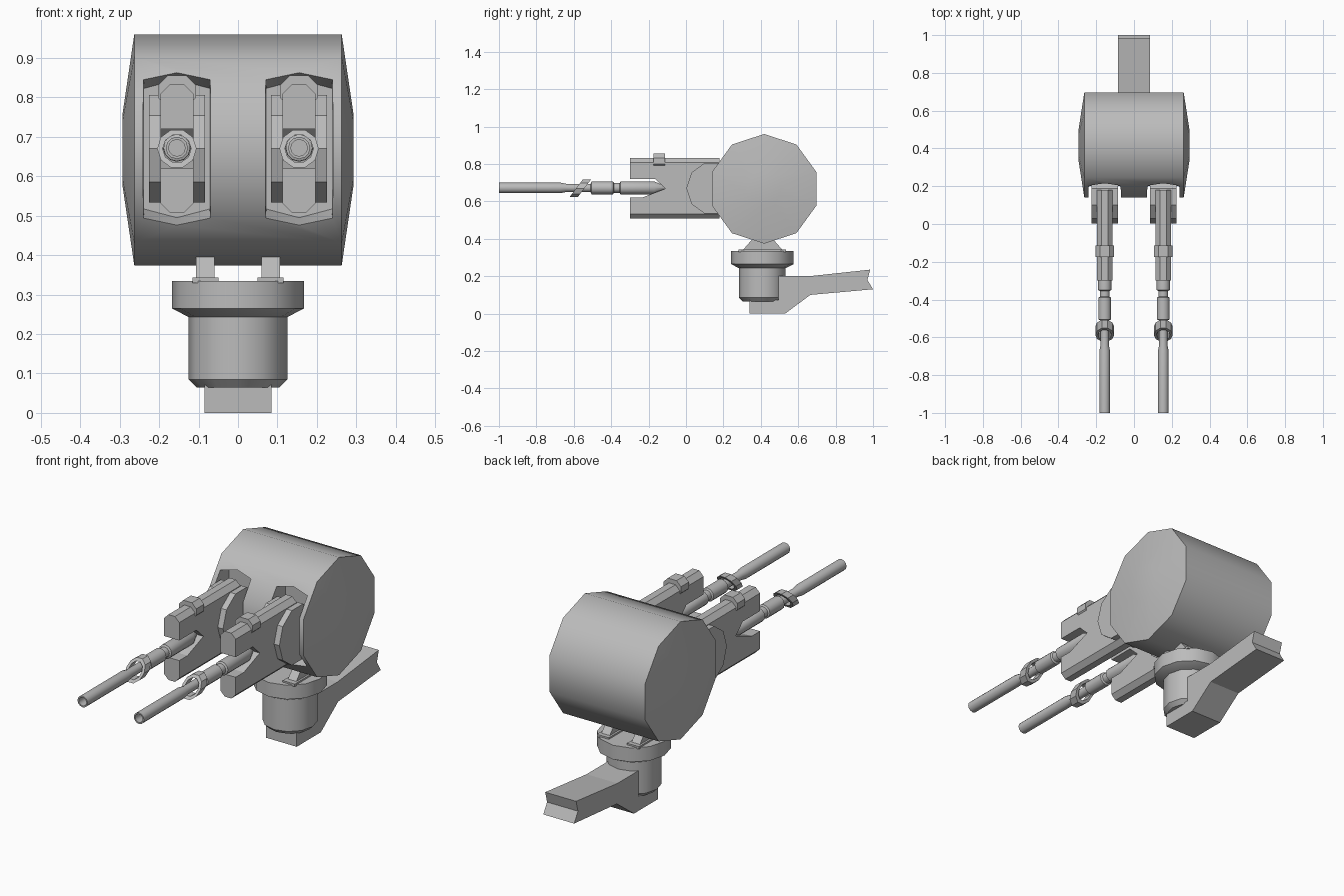
import bpy, bmesh, math
from mathutils import Matrix, Vector

cube = bpy.data.objects.get("Cube")
if cube:
    bpy.data.objects.remove(cube, do_unlink=True)

grey = bpy.data.materials.new("plain_grey")
grey.use_nodes = True
colour = (0.5, 0.5, 0.5, 1)
grey.diffuse_color = colour
grey.node_tree.nodes["Principled BSDF"].inputs["Base Color"].default_value = colour

# Direction vectors: (first outline axis, second outline axis, sweep axis)
ALONG_X = (Vector((0, 1, 0)), Vector((0, 0, 1)), Vector((1, 0, 0)))
ALONG_Y = (Vector((1, 0, 0)), Vector((0, 0, 1)), Vector((0, 1, 0)))
ALONG_Z = (Vector((1, 0, 0)), Vector((0, 1, 0)), Vector((0, 0, 1)))


def loft(name, sections, axes, centre=(0, 0, 0), closed=False):
    """Skin a list of (outline, distance) sections; cap the ends or close the loop."""
    u, v, w = axes
    bm = bmesh.new()
    rings = [[bm.verts.new(Vector(centre) + u * a + v * b + w * t) for a, b in outline]
             for outline, t in sections]
    pairs = list(zip(rings, rings[1:]))
    if closed:
        pairs.append((rings[-1], rings[0]))
    else:
        bm.faces.new(rings[0])
        bm.faces.new(rings[-1])
    n = len(rings[0])
    for lower, upper in pairs:
        for i in range(n):
            j = (i + 1) % n
            bm.faces.new((lower[i], lower[j], upper[j], upper[i]))
    bmesh.ops.recalc_face_normals(bm, faces=bm.faces)
    mesh = bpy.data.meshes.new(name)
    bm.to_mesh(mesh)
    bm.free()
    mesh.materials.append(grey)
    obj = bpy.data.objects.new(name, mesh)
    bpy.context.collection.objects.link(obj)
    return obj


def circle(r, n, phase=0.0):
    return [(r * math.cos(math.tau * (i + phase) / n),
             r * math.sin(math.tau * (i + phase) / n)) for i in range(n)]


def lathe(name, profile, axes, centre, n, phase=0.0, closed=False):
    return loft(name, [(circle(r, n, phase), t) for r, t in profile], axes, centre, closed)


def prism(name, outline, axes, start, end):
    return loft(name, [(outline, start), (outline, end)], axes)


def activate(obj):
    bpy.ops.object.select_all(action='DESELECT')
    obj.select_set(True)
    bpy.context.view_layer.objects.active = obj


def smooth(obj, degrees=40):
    activate(obj)
    bpy.ops.object.shade_smooth_by_angle(angle=math.radians(degrees))


def cut(obj, cutter):
    cutter.hide_render = True
    mod = obj.modifiers.new("cut", 'BOOLEAN')
    mod.operation, mod.solver, mod.object = 'DIFFERENCE', 'EXACT', cutter
    activate(obj)
    bpy.ops.object.modifier_apply(modifier=mod.name)
    bpy.data.objects.remove(cutter, do_unlink=True)


def slot_outline(half_width, side, peak):
    return [(-half_width, -side), (0, -peak), (half_width, -side),
            (half_width, side), (0, peak), (-half_width, side)]


GUN_X, GUN_Z = 0.155, 0.67

# Drum housing with shallow domed ends
drum = lathe("drum_housing", [(0.09, -0.293), (0.293, -0.263), (0.293, 0.263), (0.09, 0.293)],
             ALONG_X, (0, 0.418, 0.667), 10, 0.5)
for sign in (-1, 1):
    cutter = loft("slot_cutter", [(slot_outline(0.087, 0.215, 0.237), 0.08),
                                  (slot_outline(0.083, 0.153, 0.175), 0.27)],
                  ALONG_Y, (sign * GUN_X, 0, GUN_Z))
    cut(drum, cutter)
smooth(drum)

# Swivel collar and post
collar_y = 0.408
smooth(lathe("swivel_collar", [(0.125, 0.243), (0.168, 0.265), (0.168, 0.335)],
             ALONG_Z, (0, collar_y, 0), 12), 35)
smooth(lathe("swivel_post", [(0.105, 0.065), (0.125, 0.085), (0.125, 0.25)],
             ALONG_Z, (0, collar_y, 0), 12), 35)

# Support arm with notched end
prism("support_arm", [(0.34, 0), (0.53, 0), (0.665, 0.1), (1.0, 0.13), (0.97, 0.18),
                      (0.985, 0.235), (0.66, 0.2), (0.495, 0.2), (0.495, 0.072),
                      (0.34, 0.072)], ALONG_X, -0.085, 0.085)

for side, sign in (("left", 1), ("right", -1)):
    x = sign * GUN_X

    # Bracket and foot joining drum to collar
    bx = sign * 0.083
    prism(side + "_bracket", [(0.3, 0.335), (0.52, 0.335), (0.455, 0.41), (0.365, 0.41)],
          ALONG_X, bx - 0.023, bx + 0.023)
    prism(side + "_bracket_foot", [(0.28, 0.33), (0.535, 0.33), (0.535, 0.343), (0.28, 0.343)],
          ALONG_X, bx - 0.033, bx + 0.033)

    # Trunnion disc inside the slot
    lathe(side + "_trunnion", [(0.143, -0.071), (0.143, 0.071)],
          ALONG_X, (x, 0.145, GUN_Z), 10)

    # Receiver with chamfered edges and a forked front
    def chamfered(w, low, high, c):
        return [(x - w, low + c), (x - w + c, low), (x + w - c, low), (x + w, low + c),
                (x + w, high - c), (x + w - c, high), (x - w + c, high), (x - w, high - c)]
    receiver = prism(side + "_receiver", chamfered(0.042, 0.508, 0.833, 0.024),
                     ALONG_Y, -0.3, 0.18)
    cut(receiver, prism("fork_cutter", [(-0.35, 0.62), (-0.235, 0.62), (-0.11, 0.668),
                                        (-0.165, 0.72), (-0.35, 0.72)],
                        ALONG_X, x - 0.1, x + 0.1))
    prism(side + "_receiver_band", chamfered(0.048, 0.775, 0.855, 0.024),
          ALONG_Y, -0.175, -0.113)

    # Stepped barrel with hollow muzzle
    smooth(lathe(side + "_barrel",
                 [(0.003, -0.1), (0.035, -0.17), (0.035, -0.35), (0.026, -0.355),
                  (0.026, -0.385), (0.034, -0.39), (0.034, -0.505), (0.022, -0.51),
                  (0.022, -0.64), (0.028, -0.67), (0.028, -1.0), (0.021, -1.0),
                  (0.021, -0.93)], ALONG_Y, (x, 0, GUN_Z + 0.002), 12), 35)

    # Slanted ring around the barrel
    ring = lathe(side + "_barrel_ring", [(0.05, -0.022), (0.05, 0.022), (0.036, 0.022),
                                         (0.036, -0.022)], ALONG_Y, (0, 0, 0), 10, closed=True)
    shear = Matrix.Identity(4)
    shear[1][2] = 0.75
    ring.data.transform(Matrix.Translation((x, -0.565, GUN_Z)) @ shear)
